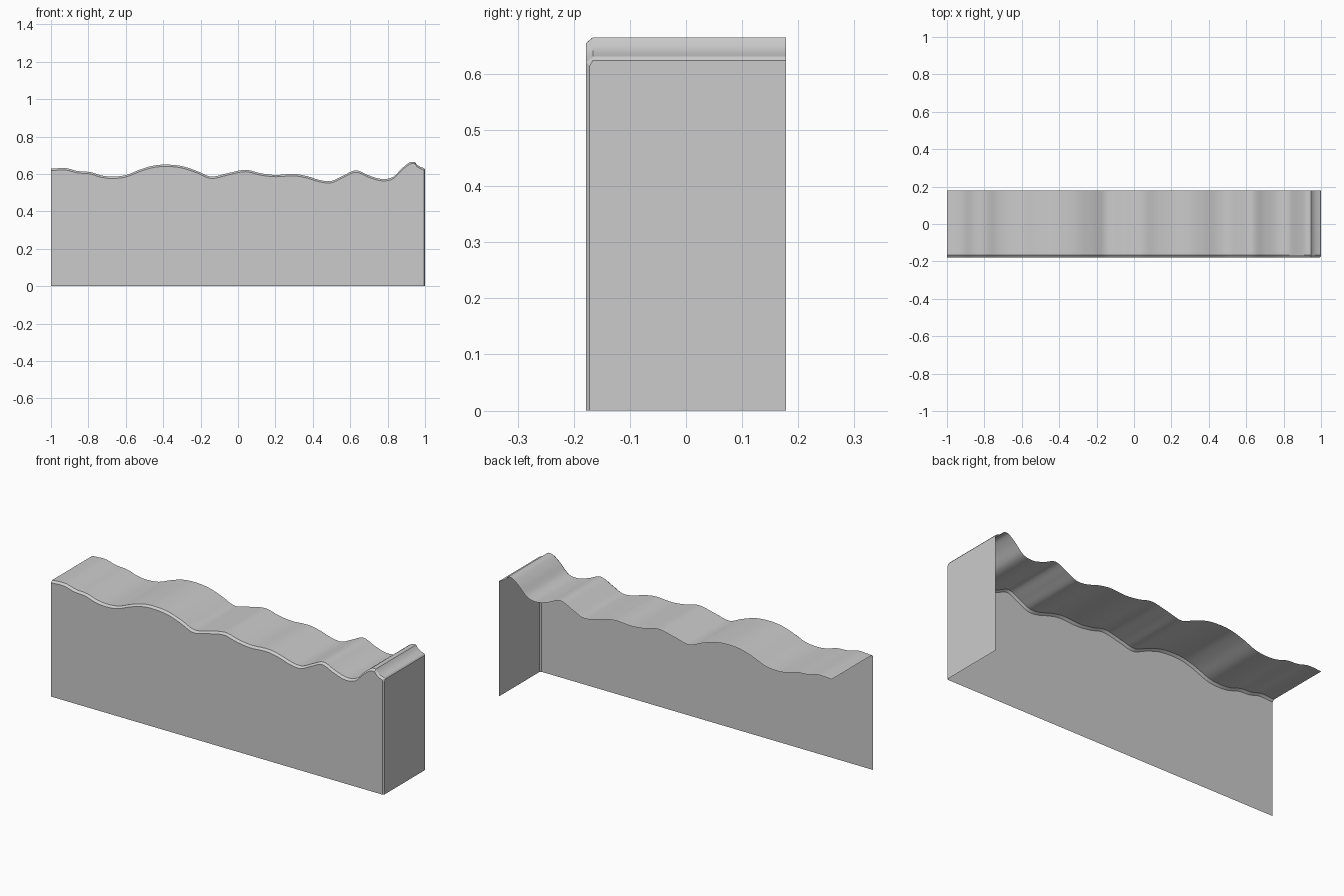
import bpy, math

if "Cube" in bpy.data.objects:
    bpy.data.objects.remove(bpy.data.objects["Cube"])

Y_FRONT, Y_BACK = -0.178, 0.178
BEVEL_Y, BEVEL_Z, CORNER = 0.012, 0.010, 0.006

# Wavy skyline, left to right, up to the sharp crest
WAVE = [(-1, .628), (-.92, .631), (-.86, .616), (-.79, .610), (-.73, .592), (-.67, .586),
        (-.60, .594), (-.52, .625), (-.45, .645), (-.38, .650), (-.30, .642), (-.22, .616),
        (-.145, .586), (-.06, .603), (.04, .622), (.12, .604), (.20, .595), (.30, .600),
        (.37, .588), (.44, .567), (.50, .563), (.56, .590), (.63, .619), (.70, .592),
        (.77, .573), (.83, .585), (.88, .633), (.92, .663), (.945, .665)]
# Short drop to the right-hand edge
DROP = [(.957, .649), (.975, .638), (1 - CORNER, .631), (1, .624)]


def smooth_path(pts, steps=5):
    """Cubic Hermite interpolation through (x, z) points."""
    n = len(pts)
    slope = []
    for i in range(n):
        a, b = pts[max(i - 1, 0)], pts[min(i + 1, n - 1)]
        slope.append((b[1] - a[1]) / (b[0] - a[0]))
    out = []
    for i in range(n - 1):
        (x0, z0), (x1, z1) = pts[i], pts[i + 1]
        h = x1 - x0
        for k in range(steps):
            t = k / steps
            z = ((2*t**3 - 3*t**2 + 1) * z0 + (t**3 - 2*t**2 + t) * h * slope[i]
                 + (3*t**2 - 2*t**3) * z1 + (t**3 - t**2) * h * slope[i + 1])
            out.append((x0 + h * t, z))
    return out + [pts[-1]]


def make_object(name, verts, faces):
    mesh = bpy.data.meshes.new(name)
    mesh.from_pydata(verts, [], faces)
    ob = bpy.data.objects.new(name, mesh)
    bpy.context.collection.objects.link(ob)
    bpy.ops.object.select_all(action='DESELECT')
    bpy.context.view_layer.objects.active = ob
    ob.select_set(True)
    bpy.ops.object.shade_smooth_by_angle(angle=math.radians(25))
    return ob


def strip(name, low, high):
    """Band of quads between two equally long rows of points."""
    n = len(low)
    return make_object(name, low + high,
                       [(i, i + 1, n + i + 1, n + i) for i in range(n - 1)])


skyline = smooth_path(WAVE) + DROP


def front_y(x):
    # the last column steps back to form the narrow vertical corner chamfer
    return Y_FRONT + (CORNER if x > 1 - CORNER / 2 else 0)


base = [(x, front_y(x), 0) for x, z in skyline]
front_top = [(x, front_y(x), z - BEVEL_Z) for x, z in skyline]
bevel_top = [(x, Y_FRONT + BEVEL_Y, z) for x, z in skyline]
back_top = [(x, Y_BACK, z) for x, z in skyline]

# Open shell: front wall, bevelled lip, wavy top and right end wall
strip("front_wall", base, front_top)
strip("bevelled_lip", front_top, bevel_top)
strip("wavy_top", bevel_top, back_top)
make_object("right_end_wall",
            [base[-1], (1, Y_BACK, 0), back_top[-1], bevel_top[-1], front_top[-1]],
            [(0, 1, 2, 3, 4)])
